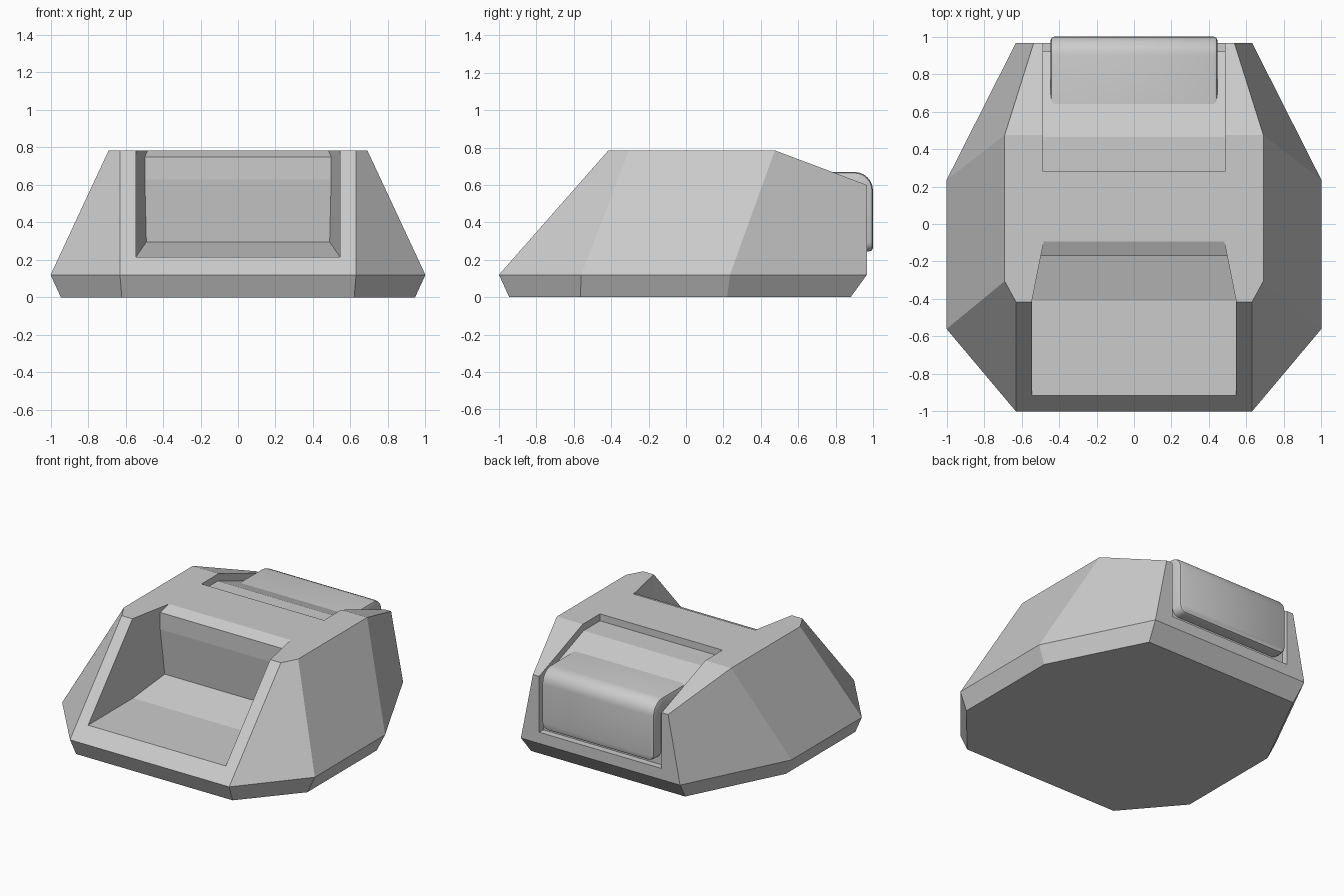
import bpy, bmesh
from math import cos, sin, pi

if "Cube" in bpy.data.objects:
    bpy.data.objects.remove(bpy.data.objects["Cube"])


def make_object(name, bm):
    bmesh.ops.recalc_face_normals(bm, faces=bm.faces[:])
    me = bpy.data.meshes.new(name)
    bm.to_mesh(me)
    bm.free()
    ob = bpy.data.objects.new(name, me)
    bpy.context.collection.objects.link(ob)
    return ob


def prism(profile, width, caps=None):
    """Sweep a (y, z) profile across x; width(y) gives the half width."""
    bm = bmesh.new()
    left, right = [[bm.verts.new((s * width(y), y, z)) for y, z in profile] for s in (-1, 1)]
    n = len(profile)
    for i in range(n):
        j = (i + 1) % n
        bm.faces.new((left[i], left[j], right[j], right[i]))
    for cap in caps or [range(n)]:
        for side in (left, right):
            bm.faces.new([side[i] for i in cap])
    return bm


# Faceted hull: bottom, waist and roof rings mirrored from their right halves
def ring(bm, half):
    pts = half + [(-x, y, z) for x, y, z in reversed(half)]
    return [bm.verts.new(p) for p in pts]


bm = bmesh.new()
bottom = ring(bm, [(.62, -.945, 0), (.945, -.565, 0), (.945, .22, 0), (.61, .88, 0)])
waist = ring(bm, [(.63, -1, .12), (1, -.56, .12), (1, .235, .12), (.63, .967, .12)])
roof = ring(bm, [(.63, -.415, .785), (.69, -.305, .785), (.69, .475, .785), (.535, .967, .6)])
for a, b in ((bottom, waist), (waist, roof)):
    for i in range(8):
        j = (i + 1) % 8
        bm.faces.new((a[i], a[j], b[j], b[i]))
bm.faces.new(bottom)
bm.faces.new([roof[i] for i in (0, 1, 2, 5, 6, 7)])
bm.faces.new([roof[i] for i in (2, 3, 4, 5)])
hull = make_object("hull", bm)

# Front bay cutter: flat floor, ramp, undercut wall, chamfered lip
front_cut = make_object("front_bay_cutter", prism(
    [(-1.1, .215), (-.41, .215), (-.13, .295), (-.17, .63), (-.17, .75),
     (-.09, .786), (-.09, .95), (-.41, .95), (-1.1, .95)],
    lambda y: .545 - .2 * max(0, y + .41),
    [(0, 1, 7, 8), (1, 2, 3, 4, 5, 6, 7)]))

# Rear recess cutter: shallow channel following roof, slope and back
rear_cut = make_object("rear_recess_cutter", prism(
    [(.28, .735), (.465, .735), (.92, .565), (.92, .2), (1.1, .2), (1.1, .95), (.28, .95)],
    lambda y: .485))

for cutter in (front_cut, rear_cut):
    cutter.hide_render = True
    mod = hull.modifiers.new("cut", 'BOOLEAN')
    mod.operation = 'DIFFERENCE'
    mod.solver = 'EXACT'
    mod.object = cutter
result = bpy.data.meshes.new_from_object(
    hull.evaluated_get(bpy.context.evaluated_depsgraph_get()))
hull.modifiers.clear()
hull.data = result
for cutter in (front_cut, rear_cut):
    bpy.data.objects.remove(cutter)

# Rear pad: rounded cover that wraps over the back edge
arc = [(.9 + .1 * cos(a), .57 + .1 * sin(a)) for a in (k * pi / 12 for k in range(7))]
bm = prism([(.9, .245), (1, .245)] + arc + [(.64, .67), (.9, .56)], lambda y: .445)
corners = [e for e in bm.edges if all(v.co.z < .25 for v in e.verts)
           and abs(e.verts[0].co.x - e.verts[1].co.x) < .01]
bmesh.ops.bevel(bm, geom=corners, offset=.05, segments=4, profile=.5, affect='EDGES')
bm.normal_update()


def on_outside(f):
    c = f.calc_center_median()
    return abs(f.normal.x) < .01 and (f.normal.y > .05 or f.normal.z > .5) and c.z > .25


bmesh.ops.recalc_face_normals(bm, faces=bm.faces[:])
outer = {f for f in bm.faces if on_outside(f)}
rim = [e for e in bm.edges if sum(f in outer for f in e.link_faces) == 1
       and not all(v.co.y < .7 for v in e.verts)]
bmesh.ops.bevel(bm, geom=rim, offset=.02, segments=2, profile=.5, affect='EDGES')
pad = make_object("rear_pad", bm)

# Smooth the pad's curves, keep the hull faceted
bpy.ops.object.select_all(action='DESELECT')
pad.select_set(True)
bpy.context.view_layer.objects.active = pad
bpy.ops.object.shade_smooth_by_angle(angle=.6)
